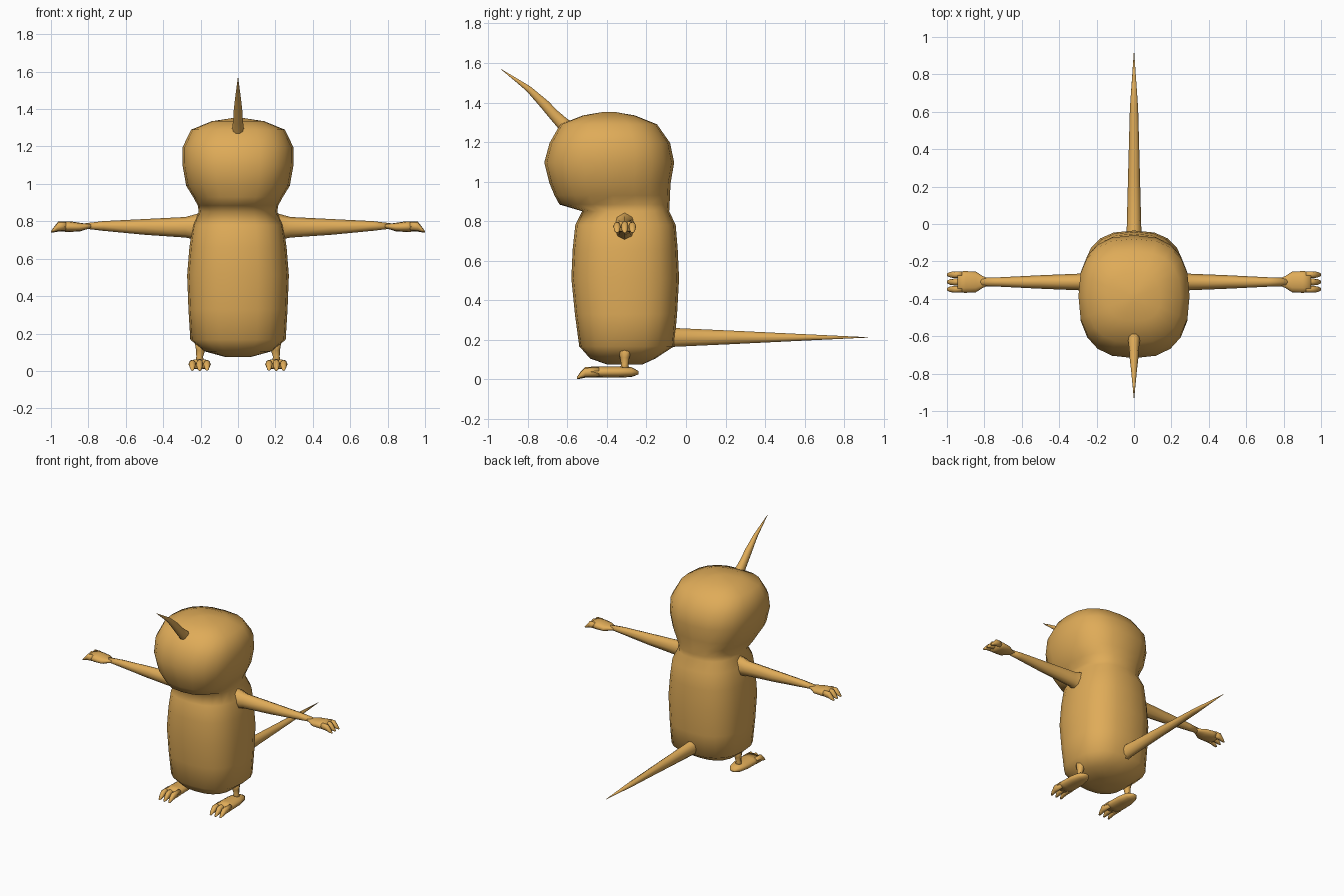
import bpy, bmesh, math
from mathutils import Vector

tan = bpy.data.materials.new("tan")
tan.diffuse_color = (0.74, 0.41, 0.098, 1)


def power(c, n):
    return math.copysign(abs(c) ** (2 / n), c)


def loft(name, rings, sides=12, n=2.0, mirror=False):
    """Skin a list of (centre, u, v) rings; n is the superellipse exponent."""
    bm = bmesh.new()
    loops = []
    for c, u, v in rings:
        c, u, v = Vector(c), Vector(u), Vector(v)
        loop = []
        for i in range(sides):
            a = 2 * math.pi * i / sides
            loop.append(bm.verts.new(c + u * power(math.cos(a), n) + v * power(math.sin(a), n)))
        loops.append(loop)
    for a, b in zip(loops, loops[1:]):
        for i in range(sides):
            j = (i + 1) % sides
            bm.faces.new((a[i], a[j], b[j], b[i]))
    # close both ends with a fan
    for loop, ring in ((loops[0], rings[0]), (loops[-1], rings[-1])):
        pole = bm.verts.new(ring[0])
        for i in range(sides):
            bm.faces.new((loop[i], loop[(i + 1) % sides], pole))
    bmesh.ops.recalc_face_normals(bm, faces=bm.faces)
    for f in bm.faces:
        f.smooth = True
    me = bpy.data.meshes.new(name)
    bm.to_mesh(me)
    bm.free()
    me.materials.append(tan)
    ob = bpy.data.objects.new(name, me)
    bpy.context.collection.objects.link(ob)
    if mirror:
        ob.modifiers.new("mirror", "MIRROR")
    return ob


def level(z, hx, y0, y1):
    """Horizontal ring from half width and front/back limits."""
    return (0, (y0 + y1) / 2, z), (hx, 0, 0), (0, (y1 - y0) / 2, 0)


def paw(name, axis, side, rings, digits, spread):
    """Palm plus three clawed digits; each ring is (distance, half width, low z, high z)."""
    axis, side = Vector(axis), Vector(side)
    base = Vector((0, -0.31, 0)) if axis.x else Vector((0.205, 0, 0))

    def convert(rows, off=0.0, squash=1.0):
        out = []
        for t, w, lo, hi in rows:
            c = base + axis * t + side * off + Vector((0, 0, (lo + hi) / 2))
            out.append((c, side * w, (0, 0, (hi - lo) / 2 * squash)))
        return out
    loft(name, convert(rings), 12, 2.2, True)
    for k, label in ((-1, "inner"), (0, "middle"), (1, "outer")):
        loft(f"{name}_{label}_digit", convert(digits, k * spread, 0.85 if k else 1.0), 8, 2.2, True)


# Body and head in one continuous skin
loft("body_and_head", [
    level(0.075, 0.07, -0.40, -0.22),
    level(0.105, 0.18, -0.485, -0.155),
    level(0.167, 0.255, -0.54, -0.06),
    level(0.33, 0.265, -0.562, -0.045),
    level(0.51, 0.272, -0.58, -0.035),
    level(0.66, 0.26, -0.573, -0.042),
    level(0.78, 0.243, -0.56, -0.052),
    level(0.85, 0.21, -0.525, -0.085),
    level(0.884, 0.215, -0.64, -0.083),
    level(0.93, 0.24, -0.665, -0.081),
    level(0.99, 0.277, -0.69, -0.078),
    level(1.096, 0.296, -0.717, -0.06),
    level(1.195, 0.297, -0.69, -0.08),
    level(1.29, 0.25, -0.636, -0.147),
    level(1.335, 0.14, -0.52, -0.26),
    level(1.352, 0.03, -0.42, -0.36),
], 20, 2.55)

# Horn curving up and forwards
horn = [(-0.59, 1.26, 0.045), (-0.628, 1.298, 0.034), (-0.67, 1.34, 0.029), (-0.715, 1.39, 0.026),
        (-0.795, 1.468, 0.016), (-0.86, 1.515, 0.009), (-0.935, 1.568, 0.001)]
rings = []
for i, (y, z, r) in enumerate(horn):
    a, b = horn[max(i - 1, 0)], horn[min(i + 1, len(horn) - 1)]
    d = Vector((0, b[0] - a[0], b[1] - a[1])).normalized()
    rings.append(((0, y, z), (r * 0.9, 0, 0), Vector((0, -d.z, d.y)) * r))
loft("horn", rings, 10)

# Tail pointing straight back
loft("tail", [((0, y, 0.212), (rx, 0, 0), (0, 0, rz)) for y, rx, rz in (
    (-0.14, 0.07, 0.085), (-0.06, 0.04, 0.05), (0.25, 0.032, 0.035),
    (0.62, 0.022, 0.016), (0.92, 0.001, 0.001))], 10)

# Arms tapering to the wrist
loft("arm", [((x, -0.31, z), (0, 0, rz), (0, ry, 0)) for x, z, ry, rz in (
    (0.17, 0.77, 0.075, 0.085), (0.22, 0.77, 0.055, 0.07), (0.28, 0.768, 0.045, 0.055),
    (0.5, 0.77, 0.036, 0.042), (0.72, 0.775, 0.025, 0.026), (0.82, 0.775, 0.022, 0.014))],
    8, 2, True)

# Hands
paw("hand", (1, 0, 0), (0, 1, 0),
    [(0.78, 0.02, 0.763, 0.787), (0.81, 0.032, 0.757, 0.787), (0.845, 0.055, 0.746, 0.792),
     (0.90, 0.058, 0.743, 0.80), (0.945, 0.056, 0.745, 0.80)],
    [(0.92, 0.018, 0.748, 0.80), (0.96, 0.018, 0.745, 0.80),
     (0.982, 0.015, 0.741, 0.772), (1.0, 0.007, 0.740, 0.747)], 0.039)

# Feet
paw("foot", (0, -1, 0), (1, 0, 0),
    [(0.24, 0.018, 0.025, 0.042), (0.275, 0.045, 0.012, 0.061), (0.34, 0.058, 0.008, 0.064),
     (0.42, 0.06, 0.008, 0.064), (0.48, 0.058, 0.01, 0.064)],
    [(0.44, 0.019, 0.009, 0.064), (0.51, 0.019, 0.008, 0.062),
     (0.535, 0.014, 0.003, 0.036), (0.552, 0.007, 0.0, 0.01)], 0.039)

# Short legs
loft("leg", [((x, -0.31, z), (r, 0, 0), (0, r, 0)) for x, z, r in (
    (0.205, 0.04, 0.026), (0.205, 0.075, 0.018), (0.2, 0.11, 0.024), (0.195, 0.17, 0.04))],
    8, 2, True)
